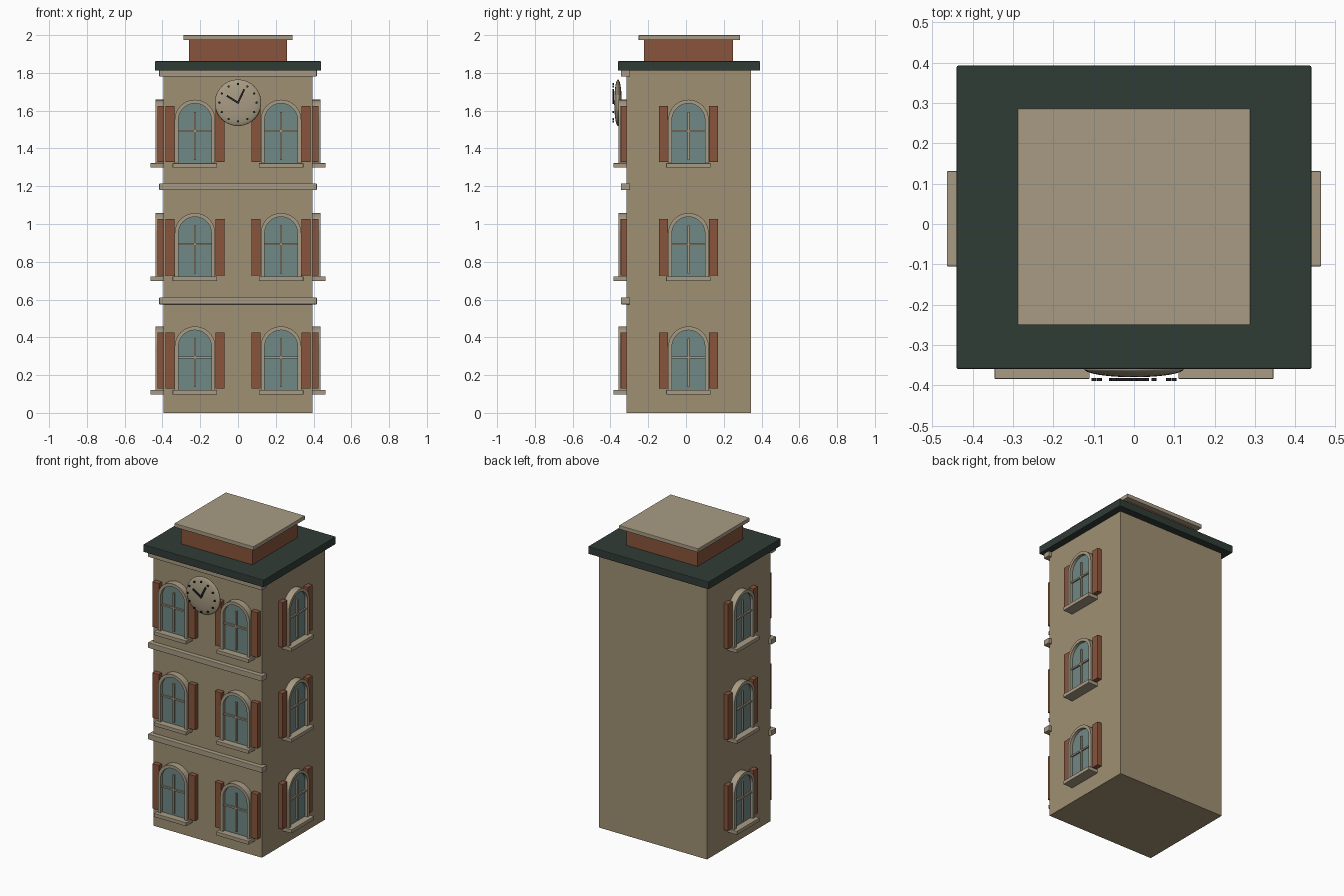
import bpy, bmesh, math
from mathutils import Matrix, Vector

if "Cube" in bpy.data.objects:
    bpy.data.objects.remove(bpy.data.objects["Cube"])


def material(name, rgb):
    m = bpy.data.materials.new(name)
    m.diffuse_color = (*rgb, 1)
    m.use_nodes = True
    m.node_tree.nodes["Principled BSDF"].inputs["Base Color"].default_value = m.diffuse_color
    return m


WALL = material("wall_stone", (0.35, 0.28, 0.17))
TRIM = material("trim_stone", (0.39, 0.33, 0.23))
BRICK = material("red_brown", (0.25, 0.09, 0.045))
ROOF = material("dark_green", (0.03, 0.045, 0.037))
GLASS = material("glass_blue", (0.16, 0.25, 0.24))
DARK = material("dark_metal", (0.02, 0.02, 0.02))
IDENT = Matrix.Identity(4)


def finish(name, bm, mat, matrix=IDENT, bevel=0):
    bmesh.ops.recalc_face_normals(bm, faces=bm.faces)
    me = bpy.data.meshes.new(name)
    bm.to_mesh(me)
    bm.free()
    me.materials.append(mat)
    ob = bpy.data.objects.new(name, me)
    ob.matrix_world = matrix
    bpy.context.collection.objects.link(ob)
    if bevel:
        mod = ob.modifiers.new("bevel", 'BEVEL')
        mod.width = bevel
        mod.segments = 2
    return ob


def box(name, x, y, z, mat, matrix=IDENT, bevel=0):
    """Box from three (low, high) ranges."""
    bm = bmesh.new()
    size = Vector([b - a for a, b in (x, y, z)])
    mid = Vector([(a + b) / 2 for a, b in (x, y, z)])
    bmesh.ops.create_cube(bm, size=1, matrix=Matrix.Translation(mid) @ Matrix.Diagonal((*size, 1)))
    return finish(name, bm, mat, matrix, bevel)


def prism(name, pts, y0, y1, mat, matrix):
    """Profile in x-z, extruded along y."""
    bm = bmesh.new()
    face = bm.faces.new([bm.verts.new((u, y0, w)) for u, w in pts])
    ext = bmesh.ops.extrude_face_region(bm, geom=[face])
    bmesh.ops.translate(bm, verts=[v for v in ext["geom"] if isinstance(v, bmesh.types.BMVert)],
                        vec=(0, y1 - y0, 0))
    return finish(name, bm, mat, matrix)


def arch(r, base, spring, n=20):
    top = [(r * math.cos(math.pi * i / n), spring + r * math.sin(math.pi * i / n)) for i in range(n + 1)]
    return [(r, base)] + top + [(-r, base)]


def window(label, m):
    """Arched window; local -y points out of the wall, z = 0 is the sill base."""
    base, spring = 0.024, 0.253
    prism(label + "_glass", arch(0.09, base, spring), 0.005, -0.024, GLASS, m)
    prism(label + "_frame", arch(0.107, base, spring) + arch(0.087, base, spring)[::-1],
          0.005, -0.043, TRIM, m)
    box(label + "_upright_bar", (-0.005, 0.005), (-0.034, -0.015), (0.04, 0.295), TRIM, m)
    box(label + "_cross_bar", (-0.087, 0.087), (-0.034, -0.015), (0.19, 0.2), TRIM, m)
    box(label + "_sill", (-0.118, 0.118), (-0.069, 0.005), (0, 0.024), TRIM, m, 0.002)
    for side, s in (("left", -1), ("right", 1)):
        box(f"{label}_{side}_shutter", (s * 0.132 - 0.024, s * 0.132 + 0.024),
            (-0.031, 0.003), (0.03, 0.328), BRICK, m, 0.002)


# main body and roof
box("tower_body", (-0.395, 0.395), (-0.315, 0.345), (0, 1.815), WALL)
box("roof_slab", (-0.44, 0.44), (-0.36, 0.393), (1.812, 1.862), ROOF, bevel=0.004)
box("roof_housing", (-0.26, 0.26), (-0.222, 0.25), (1.86, 1.976), BRICK)
box("roof_cap", (-0.289, 0.289), (-0.251, 0.286), (1.974, 2.0), TRIM, bevel=0.003)

# front string courses
for i, z in enumerate((0.593, 1.197, 1.798)):
    box(f"front_band_{i}", (-0.417, 0.417), (-0.344, -0.296), (z - 0.018, z + 0.018), TRIM, bevel=0.003)

# windows on three floors of the front and both sides
for floor in range(3):
    z = 0.098 + 0.6 * floor
    for side, s in (("left", -1), ("right", 1)):
        window(f"front_{side}_window_{floor}", Matrix.Translation((s * 0.228, -0.315, z)))
        window(f"{side}_side_window_{floor}",
               Matrix.Translation((s * 0.395, 0.013, z)) @ Matrix.Rotation(s * math.pi / 2, 4, 'Z'))

# clock face, a flattened ball
CZ = 1.642
bm = bmesh.new()
bmesh.ops.create_uvsphere(bm, u_segments=40, v_segments=20, radius=1,
                          matrix=Matrix.Translation((0, -0.36, CZ)) @ Matrix.Diagonal((0.123, 0.02, 0.123, 1)))
for f in bm.faces:
    f.smooth = True
finish("clock_face", bm, TRIM)

# hour marks
for i in range(12):
    a = i * math.pi / 6
    bm = bmesh.new()
    bmesh.ops.create_cone(bm, cap_ends=True, segments=12, radius1=0.006, radius2=0.006, depth=0.008,
                          matrix=Matrix.Translation((0.099 * math.sin(a), -0.386, CZ + 0.099 * math.cos(a)))
                          @ Matrix.Rotation(math.pi / 2, 4, 'X'))
    finish(f"hour_mark_{i}", bm, DARK)

# hands, turned clockwise from twelve
for name, angle, length in (("hour_hand", -58, 0.07), ("minute_hand", 25, 0.078)):
    m = Matrix.Translation((0, -0.386, CZ)) @ Matrix.Rotation(math.radians(angle), 4, 'Y')
    box(name, (-0.005, 0.005), (-0.004, 0.004), (-0.004, length), DARK, m)
